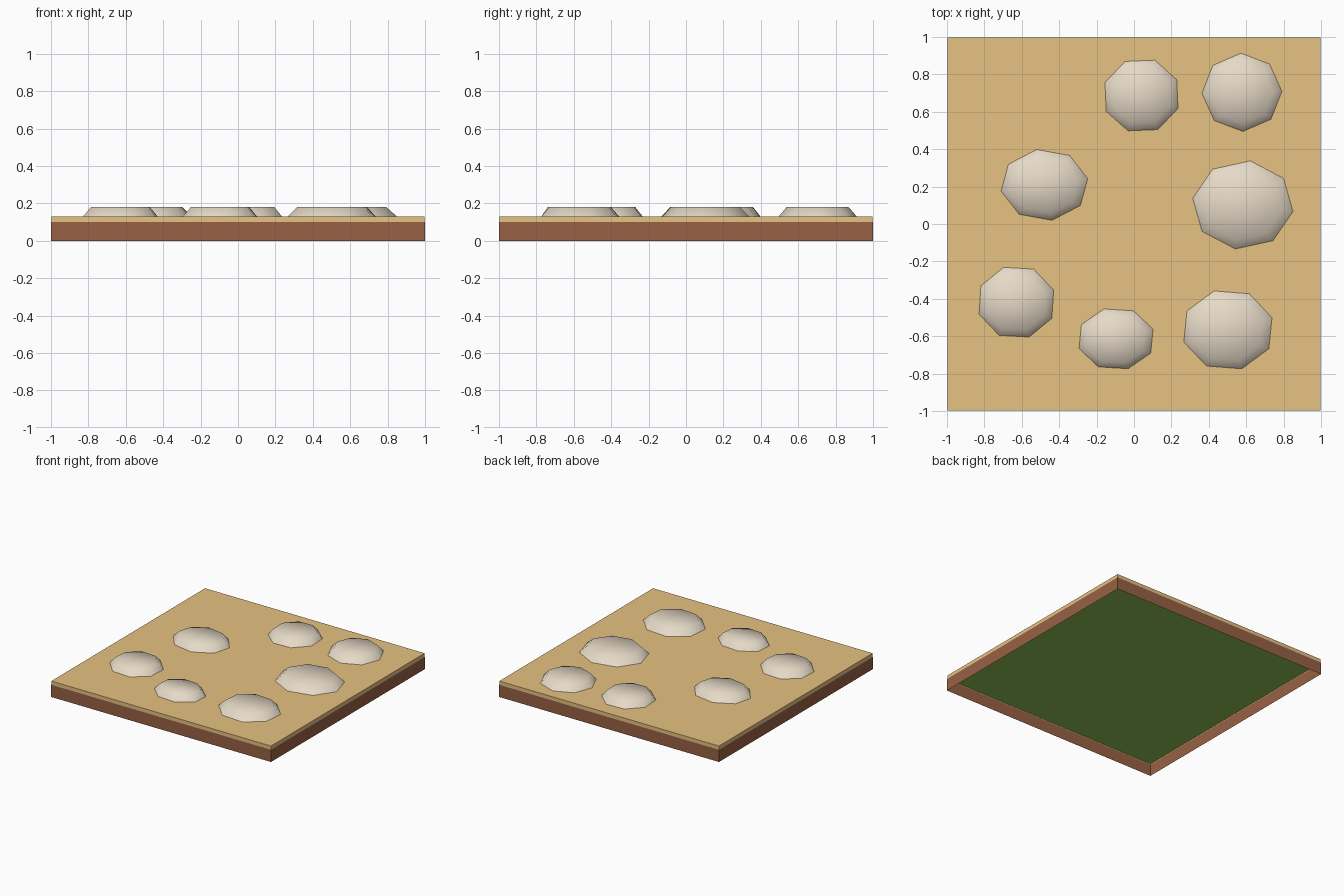
import bpy, bmesh
from math import cos, sin, radians, pi

if "Cube" in bpy.data.objects:
    bpy.data.objects.remove(bpy.data.objects["Cube"])


def material(name, rgb):
    lin = [(c / 255 / 12.92) if c / 255 <= 0.04045 else ((c / 255 + 0.055) / 1.055) ** 2.4 for c in rgb]
    m = bpy.data.materials.new(name)
    m.diffuse_color = (*lin, 1)
    m.use_nodes = True
    m.node_tree.nodes["Principled BSDF"].inputs["Base Color"].default_value = m.diffuse_color
    return m


sand = material("sand", (230, 194, 130))
brown = material("earth brown", (152, 97, 69))
stone = material("pale stone", (230, 218, 199))
green = material("grass green", (143, 193, 82))


def add_object(name, bm, mat):
    me = bpy.data.meshes.new(name)
    bm.to_mesh(me)
    bm.free()
    me.materials.append(mat)
    ob = bpy.data.objects.new(name, me)
    bpy.context.collection.objects.link(ob)
    return ob


def ring(bm, pts, z):
    return [bm.verts.new((x, y, z)) for x, y in pts]


def band(bm, lower, upper):
    n = len(lower)
    for i in range(n):
        j = (i + 1) % n
        bm.faces.new((lower[i], lower[j], upper[j], upper[i]))


def square(h):
    return [(-h, -h), (h, -h), (h, h), (-h, h)]


# Thin earth skirt, open underneath
bm = bmesh.new()
band(bm, ring(bm, square(1), 0), ring(bm, square(1), 0.10))
add_object("earth_skirt", bm, brown)

# Sand top with its thin edge, tucked just inside the skirt
bm = bmesh.new()
top = ring(bm, square(0.998), 0.13)
band(bm, ring(bm, square(0.998), 0.096), top)
bm.faces.new(top)
add_object("sand_top", bm, sand)

# Green underside, recessed inside the skirt
bm = bmesh.new()
bm.faces.new(ring(bm, square(0.998), 0.102)[::-1])
add_object("underside", bm, green)

# Flat-topped eight-sided stones: centre x, y, half sizes, turn in degrees
STONES = [
    (0.04, 0.687, 0.208, 0.201, -20),
    (0.577, 0.704, 0.214, 0.209, 1.4),
    (-0.479, 0.209, 0.235, 0.192, 10),
    (0.582, 0.102, 0.271, 0.238, -8.5),
    (-0.629, -0.418, 0.211, 0.197, 19),
    (-0.096, -0.614, 0.208, 0.168, 18),
    (0.502, -0.566, 0.247, 0.218, 17.4),
]
for k, (cx, cy, sx, sy, turn) in enumerate(STONES):
    bm = bmesh.new()
    rings = []
    for scale, z in ((1, 0.13), (0.79, 0.18)):
        pts = [(cx + sx * scale * cos(radians(turn) + i * pi / 4),
                cy + sy * scale * sin(radians(turn) + i * pi / 4)) for i in range(8)]
        rings.append(ring(bm, pts, z))
    band(bm, *rings)
    cap = bm.faces.new(rings[1])
    bmesh.ops.poke(bm, faces=[cap])
    for f in bm.faces:
        f.smooth = True
    add_object(f"stone_{k + 1}", bm, stone)
